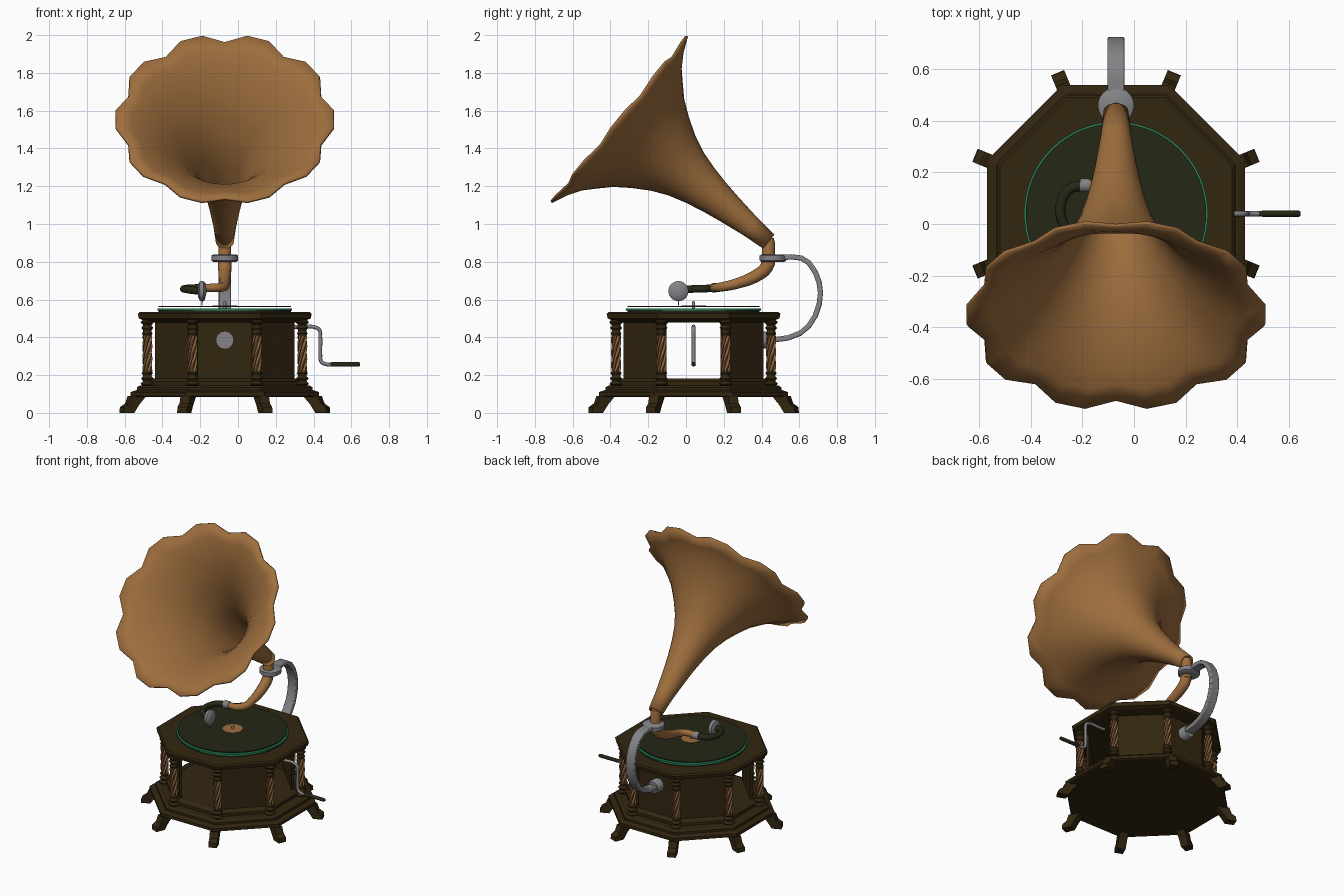
import bpy, bmesh
from math import sin, cos, tan, pi, radians
from mathutils import Vector, Matrix

if "Cube" in bpy.data.objects:
    bpy.data.objects.remove(bpy.data.objects["Cube"])

CX, CY = -0.07, 0.04
CENTRE = Vector((CX, CY, 0))
OCT = cos(pi / 8)


def material(name, r, g, b):
    m = bpy.data.materials.new(name)
    m.use_nodes = True
    m.diffuse_color = (r, g, b, 1)
    m.node_tree.nodes["Principled BSDF"].inputs["Base Color"].default_value = (r, g, b, 1)
    return m


COPPER = material("copper brown", 0.34, 0.155, 0.047)
WOOD = material("dark wood", 0.032, 0.019, 0.005)
TWIST = material("carved wood", 0.28, 0.125, 0.045)
BLACK = material("greenish black", 0.018, 0.02, 0.008)
GREEN = material("felt green", 0.02, 0.22, 0.1)
STEEL = material("steel grey", 0.23, 0.23, 0.245)


def finish(name, bm, mat, smooth=True, matrix=None):
    if matrix:
        bm.transform(matrix)
    bmesh.ops.recalc_face_normals(bm, faces=bm.faces)
    mesh = bpy.data.meshes.new(name)
    bm.to_mesh(mesh)
    bm.free()
    mesh.materials.append(mat)
    ob = bpy.data.objects.new(name, mesh)
    bpy.context.collection.objects.link(ob)
    if smooth:
        bpy.ops.object.select_all(action="DESELECT")
        ob.select_set(True)
        bpy.context.view_layer.objects.active = ob
        bpy.ops.object.shade_smooth_by_angle(angle=radians(40))
    return ob


def loft(bm, rings, caps=True):
    loops = [[bm.verts.new(p) for p in ring] for ring in rings]
    n = len(loops[0])
    for a, b in zip(loops, loops[1:]):
        for i in range(n):
            bm.faces.new((a[i], a[(i + 1) % n], b[(i + 1) % n], b[i]))
    if caps:
        bm.faces.new(loops[0])
        bm.faces.new(loops[-1])


def lathe(name, profile, mat, loc=CENTRE, segs=48, rot=0.0, axis="Z", smooth=True):
    """Solid of revolution from (radius, height) pairs."""
    bm = bmesh.new()
    loft(bm, [[(r * cos(rot + 2 * pi * i / segs), r * sin(rot + 2 * pi * i / segs), z)
               for i in range(segs)] for r, z in profile])
    turn = {"Z": Matrix(), "X": Matrix.Rotation(pi / 2, 4, "Y"),
            "Y": Matrix.Rotation(-pi / 2, 4, "X")}[axis]
    return finish(name, bm, mat, smooth, Matrix.Translation(loc) @ turn)


def octagon(name, profile):
    """Eight-sided slab, sized by the distance to its flats."""
    return lathe(name, [(a / OCT, z) for a, z in profile], WOOD, segs=8, rot=pi / 8, smooth=False)


def prism(name, outline, width, mat, matrix, smooth=False):
    """Outline in the local XZ plane, thickened along Y."""
    bm = bmesh.new()
    loft(bm, [[(x, y, z) for x, z in outline] for y in (-width / 2, width / 2)])
    return finish(name, bm, mat, smooth, matrix)


def tube(name, points, radius, mat):
    """Round rod through points (x, y, z, radius factor)."""
    cu = bpy.data.curves.new(name, "CURVE")
    cu.dimensions = "3D"
    cu.bevel_depth = radius
    cu.bevel_resolution = 4
    cu.use_fill_caps = True
    sp = cu.splines.new("BEZIER")
    sp.resolution_u = 8
    sp.bezier_points.add(len(points) - 1)
    for bp, p in zip(sp.bezier_points, points):
        bp.co, bp.radius = p[:3], p[3]
        bp.handle_left_type = bp.handle_right_type = "AUTO"
    cu.materials.append(mat)
    ob = bpy.data.objects.new(name, cu)
    bpy.context.collection.objects.link(ob)
    bpy.ops.object.select_all(action="DESELECT")
    ob.select_set(True)
    bpy.context.view_layer.objects.active = ob
    bpy.ops.object.convert(target="MESH")
    bpy.ops.object.shade_smooth_by_angle(angle=radians(40))


def spoke(angle):
    return Matrix.Translation(CENTRE) @ Matrix.Rotation(angle, 4, "Z")


# Cabinet slabs
octagon("plinth", [(0.49, 0.085), (0.5, 0.09), (0.5, 0.11), (0.47, 0.12)])
octagon("plinth_step", [(0.465, 0.12), (0.465, 0.135), (0.45, 0.145)])
octagon("cabinet_floor", [(0.4, 0.145), (0.4, 0.165), (0.375, 0.182)])
octagon("top_board", [(0.37, 0.478), (0.43, 0.49), (0.455, 0.5), (0.46, 0.525), (0.45, 0.533)])

# Panels on the diagonal sides and the back
w = 0.37 * tan(pi / 8) * 2
for deg in (45, 90, 135, 225, 315):
    prism("cabinet_panel", [(0.355, 0.17), (0.37, 0.17), (0.37, 0.485), (0.355, 0.485)],
          w, WOOD, spoke(radians(deg)))

# Turned columns and claw feet on the eight corners
bead = [(0.0, 0.0), (0.7, 0.1), (1.0, 0.5), (0.7, 0.9)]
foot = [(0.46, 0.09), (0.545, 0.09), (0.56, 0.05), (0.59, 0.03), (0.592, 0), (0.53, 0), (0.5, 0.045)]
for k in range(8):
    ang = pi / 8 + k * pi / 4
    pos = CENTRE + Vector((cos(ang), sin(ang), 0)) * 0.444
    for name, z0, h, radii in (("column_base", 0.14, 0.028, (0.036, 0.033, 0.03)),
                               ("column_cap", 0.405, 0.03, (0.028, 0.032, 0.036))):
        prof = [(max(0.022, r * f), z0 + h * (i + t))
                for i, r in enumerate(radii) for f, t in bead]
        lathe(name, prof + [(0.022, z0 + h * 3)], WOOD, pos, segs=20)

    # Rope-like shaft with carved grooves
    bm = bmesh.new()
    rings = []
    for j in range(21):
        t = j / 20
        ring = []
        for i in range(24):
            a = 2 * pi * i / 24
            r = 0.023 + 0.0035 * cos(6 * a)
            ring.append((r * cos(a + t * 3), r * sin(a + t * 3), 0.22 + 0.19 * t))
        rings.append(ring)
    loft(bm, rings)
    shaft = finish("column_shaft", bm, TWIST, True, Matrix.Translation(pos))
    shaft.data.materials.append(WOOD)
    for i, f in enumerate(shaft.data.polygons):
        f.material_index = 1 if i % 4 == 1 and i < 480 else 0

    prism("claw_foot", foot, 0.055, WOOD, spoke(ang))

# Turntable, record and spindle
lathe("platter", [(0.35, 0.53), (0.35, 0.547)], BLACK, segs=64)
lathe("felt_rim", [(0.357, 0.543), (0.357, 0.553)], GREEN, segs=64)
lathe("record", [(0.35, 0.56), (0.35, 0.566)], BLACK, segs=64)
lathe("record_label", [(0.065, 0.565), (0.065, 0.569)], COPPER)
lathe("spindle", [(0.008, 0.55), (0.008, 0.585), (0.004, 0.592)], STEEL, segs=12)

# Crank on the left side
tube("crank_rod", [(x, CY, z, 1) for x, z in
                   ((0.28, 0.455), (0.34, 0.455), (0.4, 0.455), (0.43, 0.44), (0.436, 0.40),
                    (0.436, 0.31), (0.442, 0.27), (0.47, 0.257), (0.52, 0.257))], 0.01, STEEL)
lathe("crank_handle", [(0.009, 0.485), (0.012, 0.5), (0.012, 0.64), (0.008, 0.647)], BLACK,
      Vector((0, CY, 0.257)), segs=16, axis="X")

# Flared horn with a ten-lobed rim
bm = bmesh.new()
centre, axis = Vector((CX, -0.36, 1.56)), Vector((0, 0.774, -0.633))
side, up = Vector((1, 0, 0)), Vector((0, 0.633, 0.774))
rings = []
for t, r, dip in ((0, 0.577, 0.045), (0.035, 0.495, 0.028), (0.08, 0.42, 0.012), (0.135, 0.356, 0.003),
                  (0.2, 0.288, 0), (0.28, 0.23, 0), (0.37, 0.175, 0), (0.46, 0.134, 0),
                  (0.56, 0.105, 0), (0.66, 0.083, 0), (0.76, 0.066, 0), (0.9, 0.046, 0), (1.03, 0.034, 0)):
    ring = []
    for i in range(30):
        a = 2 * pi * i / 30
        d = dip if i % 3 == 0 else 0
        ring.append(centre + axis * (t + d * 0.3) + (side * sin(a) + up * cos(a)) * (r - d))
    rings.append(ring)
loft(bm, rings, caps=False)
horn = finish("horn", bm, COPPER)
thick = horn.modifiers.new("thickness", "SOLIDIFY")
thick.thickness = 0.014
thick.offset = -1

# Elbow, tone arm and sound box
lathe("horn_elbow", [(0.033, 0.78), (0.034, 0.9), (0.028, 0.925)], COPPER, Vector((CX, 0.437, 0)), segs=24)
tube("tone_arm", [(CX, 0.437, 0.82, 1), (CX, 0.425, 0.77, 1), (CX, 0.37, 0.725, 0.95),
                  (CX, 0.27, 0.685, 0.8), (-0.08, 0.19, 0.667, 0.7), (-0.115, 0.155, 0.663, 0.65),
                  (-0.175, 0.15, 0.662, 0.6)], 0.035, COPPER)
lathe("arm_sleeve", [(0.024, -0.21), (0.026, -0.205), (0.026, -0.175), (0.024, -0.17)], STEEL,
      Vector((0, 0.15, 0.662)), segs=24, axis="X")
tube("gooseneck", [(-0.2, 0.15, 0.662, 1), (-0.25, 0.135, 0.66, 1), (-0.283, 0.08, 0.657, 1),
                   (-0.28, 0.015, 0.655, 1), (-0.25, -0.027, 0.65, 1), (-0.2, -0.04, 0.645, 1)],
     0.02, BLACK)
lathe("sound_box", [(0.03, -0.213), (0.05, -0.203), (0.053, -0.195), (0.053, -0.183), (0.045, -0.175),
                    (0.015, -0.168)], STEEL, Vector((0, -0.04, 0.645)), segs=32, axis="X")
lathe("needle", [(0.002, 0.568), (0.005, 0.61)], STEEL, Vector((-0.19, -0.04, 0)), segs=8)

# Collar and back bracket
lathe("collar", [(0.062, 0.8), (0.07, 0.806), (0.07, 0.832), (0.062, 0.838)], STEEL,
      Vector((CX, 0.46, 0)))
spine = [Vector(p) for p in ((0.5, 0.822), (0.56, 0.826), (0.61, 0.82), (0.65, 0.795), (0.685, 0.745),
                             (0.705, 0.69), (0.712, 0.635), (0.705, 0.575), (0.685, 0.515),
                             (0.65, 0.46), (0.605, 0.422), (0.54, 0.397), (0.45, 0.385))]
outer, inner = [], []
for i, p in enumerate(spine):
    along = (spine[min(i + 1, len(spine) - 1)] - spine[max(i - 1, 0)]).normalized()
    off = Vector((-along.y, along.x)) * 0.014
    outer.append(p + off)
    inner.append(p - off)
bracket = prism("bracket", outer + inner[::-1], 0.066, STEEL,
                Matrix.Translation((CX, 0, 0)) @ Matrix.Rotation(pi / 2, 4, "Z"), True)
soft = bracket.modifiers.new("soft_edges", "BEVEL")
soft.width, soft.segments = 0.006, 2
lathe("bracket_mount", [(0.045, 0.39), (0.045, 0.455), (0.038, 0.465)], STEEL,
      Vector((CX, 0, 0.385)), segs=24, axis="Y")
